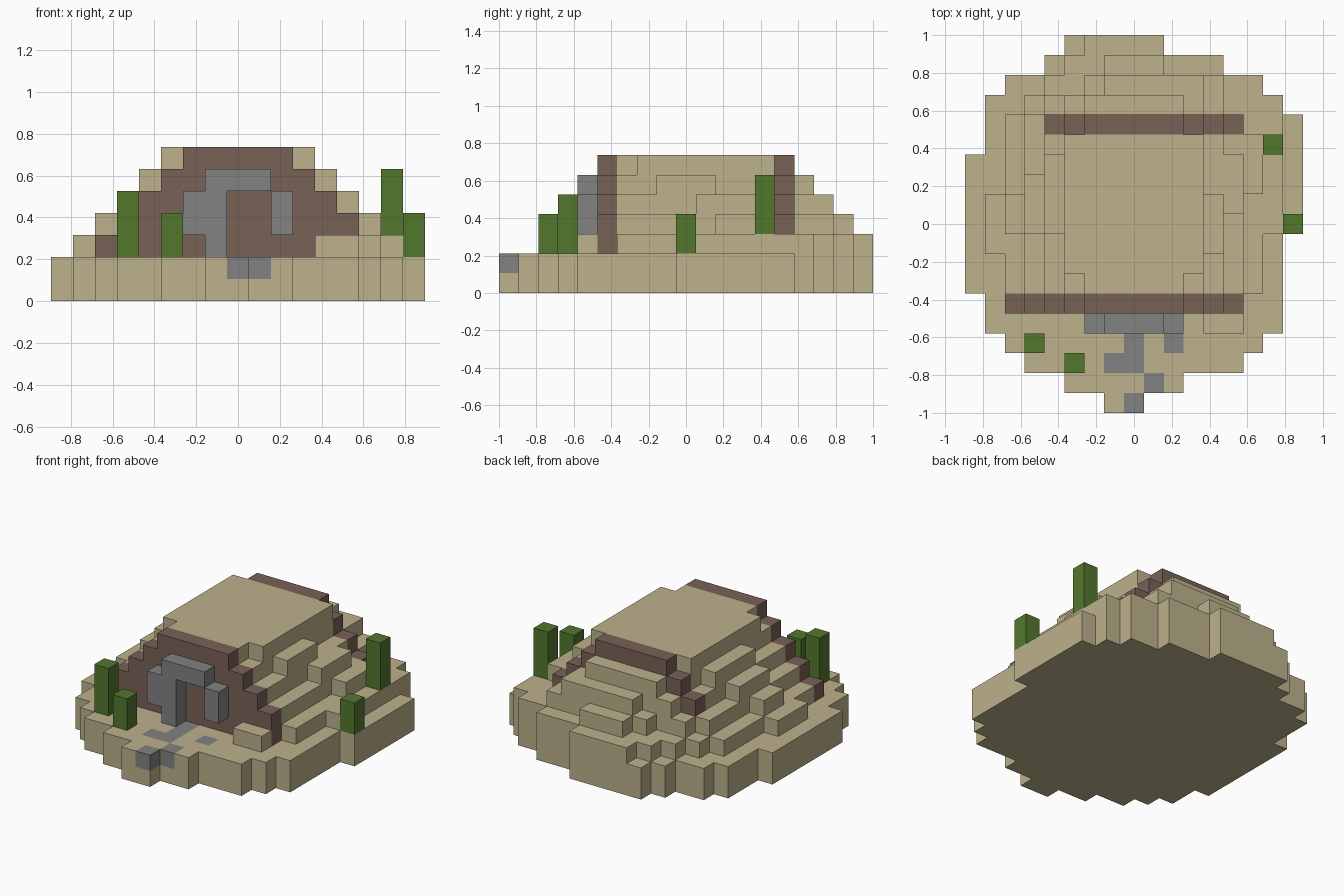
import bpy
import bmesh
from mathutils import Vector

old = bpy.data.objects.get("Cube")
if old:
    bpy.data.objects.remove(old, do_unlink=True)

UNIT = 2 / 19
ORIGIN = Vector((-8.5, -9.5, 0))


def material(name, color):
    mat = bpy.data.materials.new(name)
    mat.use_nodes = True
    mat.diffuse_color = (*color, 1)
    mat.node_tree.nodes["Principled BSDF"].inputs["Base Color"].default_value = (*color, 1)
    return mat


sand = material("sand", (0.51, 0.445, 0.265))
brown = material("brown clay", (0.19, 0.122, 0.097))
grey = material("grey stone", (0.225, 0.225, 0.225))
green = material("plant green", (0.087, 0.184, 0.027))

# Every block on the grid remembers which part it belongs to
blocks = {}


def fill(part, x, y, z):
    for i in range(*x):
        for j in range(*y):
            for k in range(*z):
                blocks[i, j, k] = part


# Round ground slab, in bands of (y range, x range)
for y, x in [((0, 1), (7, 9)), ((1, 2), (5, 11)), ((2, 3), (3, 14)),
             ((3, 4), (2, 15)), ((4, 6), (1, 16)), ((6, 9), (0, 16)),
             ((9, 13), (0, 17)), ((13, 15), (1, 17)), ((15, 16), (1, 16)),
             ((16, 17), (2, 15)), ((17, 18), (4, 13)), ((18, 19), (5, 10))]:
    fill("ground", x, y, (0, 2))

# Stepped mound: tiers with bulges on each side (left y range, right y range)
bulges = {2: ((8, 11), (9, 15)), 3: ((9, 11), (11, 14)), 4: ((9, 12), (10, 13)),
          5: ((9, 13), (8, 11)), 6: ((7, 14), (7, 14))}
for k, (west, east) in bulges.items():
    tier = (k, k + 1)
    fill("mound", (k, 17 - k), (6, 15), tier)
    fill("mound", (k - 1, k), west, tier)
    fill("mound", (17 - k, 18 - k), east, tier)

# Terraces behind the mound and a ledge beside the entrance
for x, y, k in [((3, 16), (15, 16), 2), ((4, 15), (16, 17), 2), ((5, 13), (17, 18), 2),
                ((6, 10), (18, 19), 2), ((4, 13), (15, 16), 3), ((6, 13), (16, 17), 3),
                ((7, 10), (17, 18), 3), ((5, 12), (15, 16), 4), ((7, 12), (16, 17), 4),
                ((6, 11), (15, 16), 5), ((12, 14), (4, 5), 2)]:
    fill("mound", x, y, (k, k + 1))

# Stepped clay walls at the two ends
for k in range(2, 7):
    fill("front_wall", (k, min(14, 17 - k)), (5, 6), (k, k + 1))
    if k > 2:
        fill("back_wall", (max(4, k), 17 - k), (14, 15), (k, k + 1))

# Stone entrance frame: lintel, long post, two short side blocks
fill("entrance_frame", (7, 10), (4, 5), (5, 6))
fill("entrance_frame", (7, 8), (4, 5), (2, 5))
for i in (6, 10):
    fill("entrance_frame", (i, i + 1), (4, 5), (3, 5))

# Broken stone path set into the ground
for i, j in [(8, 0), (9, 1), (7, 2), (8, 2), (8, 3), (10, 3), (8, 4)]:
    fill("stone_path", (i, i + 1), (j, j + 1), (1, 2))

# Upright plants
for n, (i, j, low, high) in enumerate([(3, 3, 2, 5), (5, 2, 2, 4), (16, 9, 2, 4), (15, 13, 3, 6)]):
    fill("plant_%d" % (n + 1), (i, i + 1), (j, j + 1), (low, high))


def build(part, mat):
    """Make a mesh from the exposed sides of a part's blocks."""
    bm = bmesh.new()
    for cell, owner in blocks.items():
        if owner != part:
            continue
        center = Vector(cell) + Vector((0.5, 0.5, 0.5)) + ORIGIN
        for axis in range(3):
            for sign in (-1, 1):
                beside = list(cell)
                beside[axis] += sign
                if tuple(beside) in blocks:
                    continue
                n, u = Vector(), Vector()
                n[axis] = sign / 2
                u[(axis + 1) % 3] = 0.5
                v = n.cross(u) * 2
                bm.faces.new([bm.verts.new((center + n + a * u + b * v) * UNIT)
                              for a, b in ((-1, -1), (1, -1), (1, 1), (-1, 1))])
    bmesh.ops.remove_doubles(bm, verts=bm.verts, dist=UNIT / 100)
    bmesh.ops.dissolve_limit(bm, angle_limit=0.01, verts=bm.verts, edges=bm.edges)
    mesh = bpy.data.meshes.new(part)
    bm.to_mesh(mesh)
    bm.free()
    mesh.materials.append(mat)
    bpy.context.collection.objects.link(bpy.data.objects.new(part, mesh))


colors = {"ground": sand, "mound": sand, "front_wall": brown, "back_wall": brown,
          "entrance_frame": grey, "stone_path": grey}
for part in sorted(set(blocks.values())):
    build(part, colors.get(part, green))
